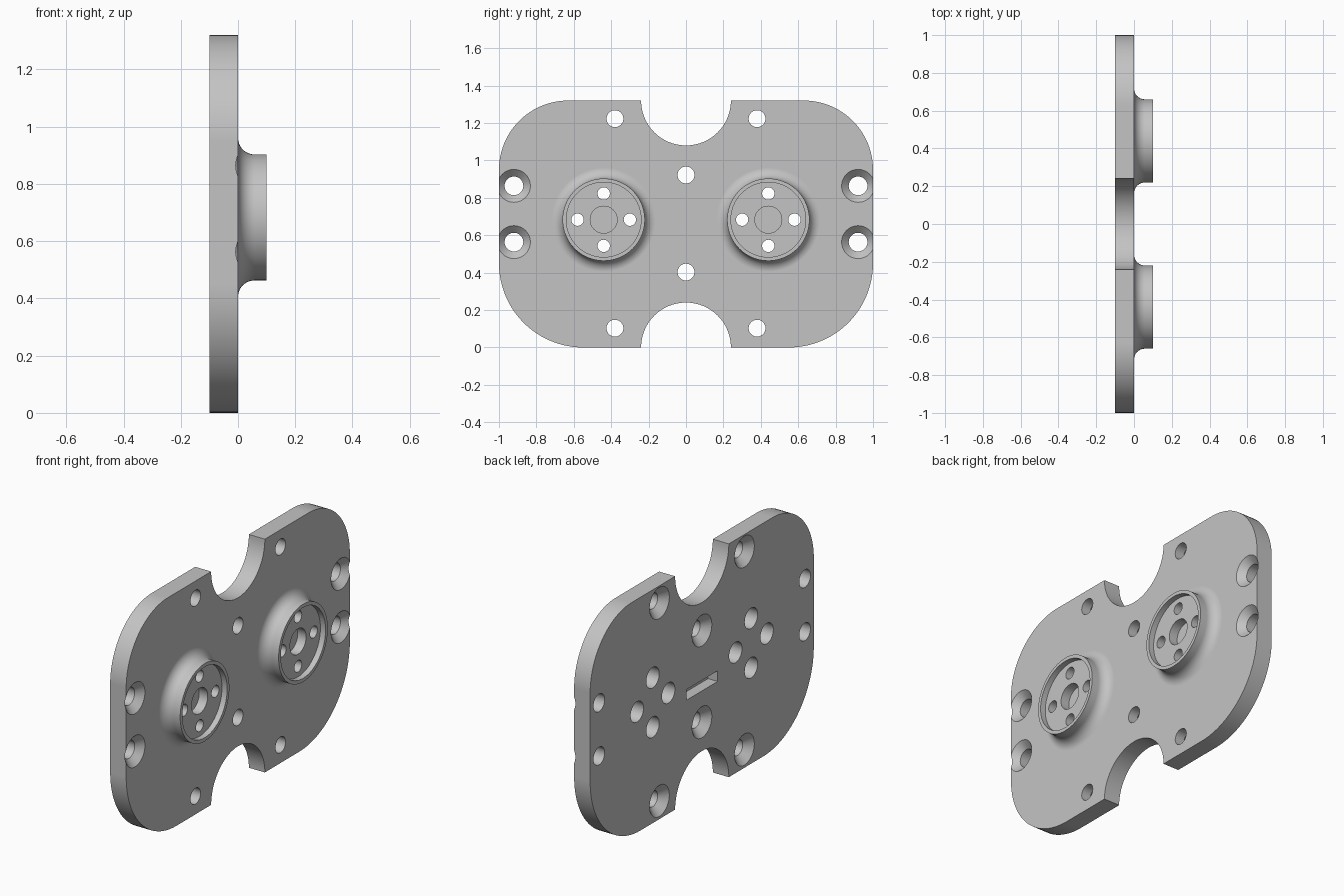
import bpy, bmesh
from math import cos, sin, pi, radians
from mathutils import Vector

if "Cube" in bpy.data.objects:
    bpy.data.objects.remove(bpy.data.objects["Cube"])

HEIGHT, BACK, TOP = 1.32, -0.1, 0.1
BOSS_Y, BOSS_Z = 0.44, 0.683

steel = bpy.data.materials.new("plain_grey")
steel.use_nodes = True
grey = (0.55, 0.55, 0.55, 1)
steel.diffuse_color = grey
steel.node_tree.nodes["Principled BSDF"].inputs["Base Color"].default_value = grey


def finish(bm, name):
    bmesh.ops.recalc_face_normals(bm, faces=bm.faces)
    mesh = bpy.data.meshes.new(name)
    bm.to_mesh(mesh)
    bm.free()
    mesh.materials.append(steel)
    ob = bpy.data.objects.new(name, mesh)
    bpy.context.collection.objects.link(ob)
    return ob


def lathe(bm, profile, y, z, steps=48):
    """Closed solid turned about the x axis from (x, radius) points."""
    rings = []
    for x, r in profile:
        rings.append([bm.verts.new((x, y + r * cos(2 * pi * i / steps),
                                    z + r * sin(2 * pi * i / steps)))
                      for i in range(steps)])
    for a, b in zip(rings, rings[1:]):
        for i in range(steps):
            j = (i + 1) % steps
            bm.faces.new((a[i], a[j], b[j], b[i]))
    bm.faces.new(rings[0])
    bm.faces.new(rings[-1])


def arc(cy, cz, r, start, end, n=24):
    angles = [radians(start + (end - start) * i / n) for i in range(n + 1)]
    return [(cy + r * cos(a), cz + r * sin(a)) for a in angles]


def combine(target, tool, operation):
    mod = target.modifiers.new(operation, 'BOOLEAN')
    mod.object, mod.operation, mod.solver = tool, operation, 'EXACT'
    bpy.context.view_layer.objects.active = target
    bpy.ops.object.modifier_apply(modifier=mod.name)
    bpy.data.objects.remove(tool)


# Plate outline: rounded corners with a half-round notch top and bottom
low, high, notch = 0.45, 0.37, 0.24
outline = (arc(0, 0, notch, 180, 0, 40)
           + arc(1 - low, low, low, -90, 0)
           + arc(1 - high, HEIGHT - high, high, 0, 90)
           + arc(0, HEIGHT, notch, 0, -180, 40)
           + arc(high - 1, HEIGHT - high, high, 90, 180)
           + arc(low - 1, low, low, 180, 270))
bm = bmesh.new()
face = bm.faces.new([bm.verts.new((BACK, y, z)) for y, z in outline])
grown = bmesh.ops.extrude_face_region(bm, geom=[face])
bmesh.ops.translate(bm, vec=Vector((-BACK, 0, 0)),
                    verts=[v for v in grown["geom"] if isinstance(v, bmesh.types.BMVert)])
plate = finish(bm, "mounting_plate")

# Two round bosses with filleted bases
fillet, radius = 0.058, 0.22
base = [(fillet - fillet * cos(a), radius + fillet - fillet * sin(a))
        for a in [pi / 2 * i / 10 for i in range(11)]]
bm = bmesh.new()
for side in (-1, 1):
    lathe(bm, [(-0.04, radius + fillet)] + base + [(TOP, radius)],
          side * BOSS_Y, BOSS_Z, 64)
combine(plate, finish(bm, "bosses"), 'UNION')

# Shallow dish and blind centre bore in each boss
floor = TOP - 0.032
bm = bmesh.new()
for side in (-1, 1):
    lathe(bm, [(0.015, 0.072), (floor, 0.072), (floor, 0.2), (TOP + 0.05, 0.2)],
          side * BOSS_Y, BOSS_Z, 64)
combine(plate, finish(bm, "dish_cutter"), 'DIFFERENCE')

# Screw holes
bm = bmesh.new()
out = 0.02
for side in (-1, 1):
    # counterbored from the back, four around each boss centre
    for dy, dz in ((0.14, 0), (-0.14, 0), (0, 0.14), (0, -0.14)):
        lathe(bm, [(BACK - out, 0.058), (-0.02, 0.058), (-0.02, 0.033), (TOP + out, 0.033)],
              side * BOSS_Y + dy, BOSS_Z + dz, 32)
    # countersunk from the front, near the side edges
    for z in (0.563, 0.864):
        lathe(bm, [(BACK - out, 0.05), (-0.038, 0.05), (out, 0.108)], side * 0.92, z)
# countersunk from the back: four corners and two on the centre line
for y, z in ((-0.38, 0.103), (0.38, 0.103), (-0.38, 1.223), (0.38, 1.223),
             (0, 0.403), (0, 0.922)):
    lathe(bm, [(BACK - out, 0.108), (BACK + 0.043, 0.045), (out, 0.045)], y, z)
combine(plate, finish(bm, "hole_cutter"), 'DIFFERENCE')

# Blind slot in the back
bm = bmesh.new()
bmesh.ops.create_cube(bm, size=1)
bmesh.ops.scale(bm, vec=(0.12, 0.28, 0.06), verts=bm.verts)
bmesh.ops.translate(bm, vec=(BACK, 0, 0.61), verts=bm.verts)
combine(plate, finish(bm, "slot_cutter"), 'DIFFERENCE')

# Smooth round walls, crisp edges
bpy.ops.object.select_all(action='DESELECT')
plate.select_set(True)
bpy.context.view_layer.objects.active = plate
bpy.ops.object.shade_smooth_by_angle(angle=radians(30))
weighted = plate.modifiers.new("flat_faces", 'WEIGHTED_NORMAL')
weighted.keep_sharp = True
weighted.weight = 100
